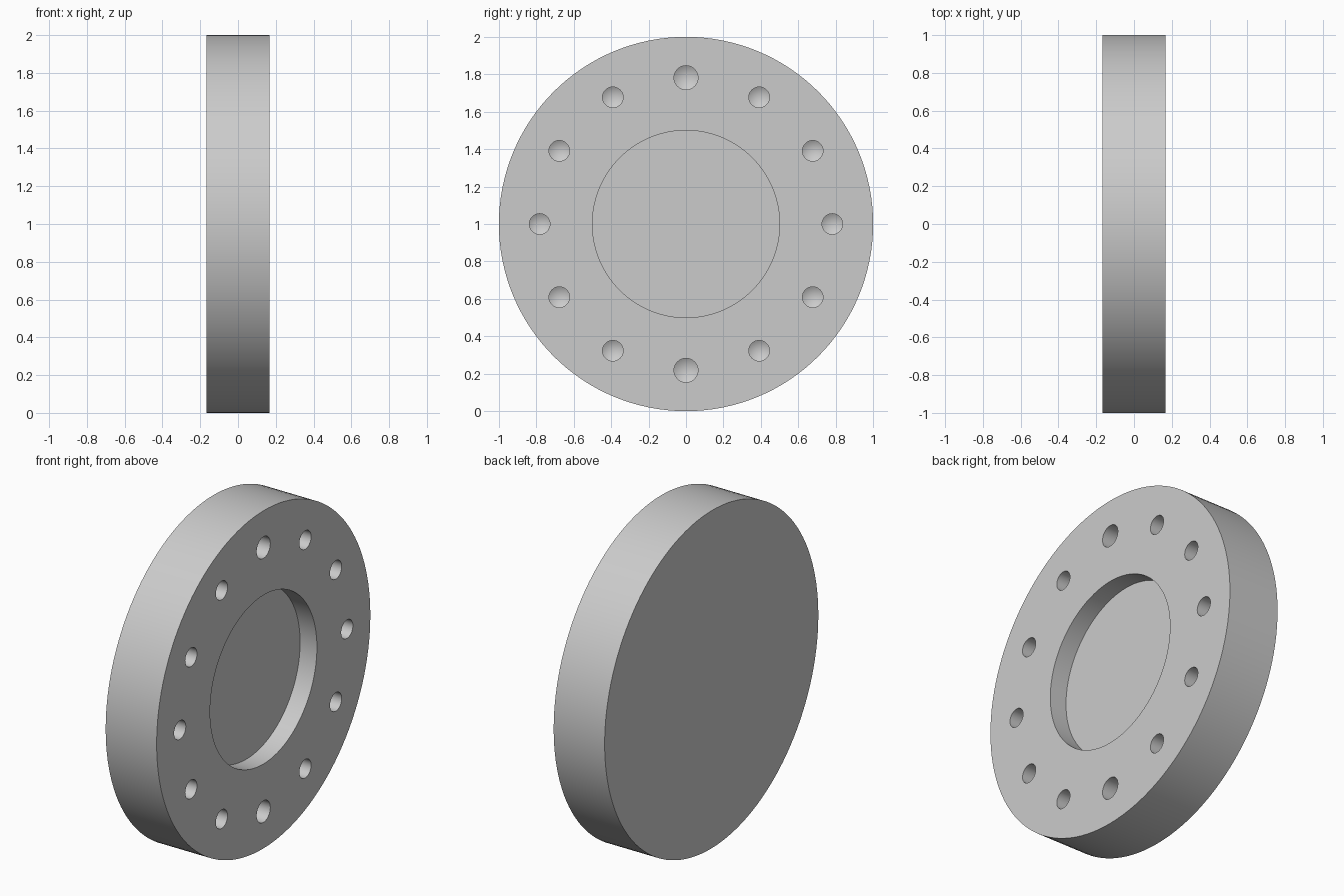
import bpy, bmesh, math
from mathutils import Matrix, Vector

if "Cube" in bpy.data.objects:
    bpy.data.objects.remove(bpy.data.objects["Cube"], do_unlink=True)

HALF = 0.167          # half of the plate thickness
CENTRE = Vector((0, 0, 1))
ALONG_X = Matrix.Rotation(math.pi / 2, 4, 'Y')

grey = bpy.data.materials.new("plain grey")
grey.use_nodes = True
colour = (0.6, 0.6, 0.6, 1)
grey.diffuse_color = colour
grey.node_tree.nodes["Principled BSDF"].inputs["Base Color"].default_value = colour


def add_bar(bm, x0, x1, r0, r1, sides, y=0, z=0):
    """Round bar lying along x, from x0 (radius r0) to x1 (radius r1)."""
    place = Matrix.Translation(CENTRE + Vector(((x0 + x1) / 2, y, z)))
    bmesh.ops.create_cone(bm, cap_ends=True, segments=sides, radius1=r0,
                          radius2=r1, depth=x1 - x0, matrix=place @ ALONG_X)


def add_drill(bm, radius, depth, y, z):
    """Drill shape with a conical tip pointing to -x."""
    shoulder = HALF - depth
    sides = 32
    rings = []
    for x in (HALF + 0.05, shoulder):
        rings.append([bm.verts.new(CENTRE + Vector((
            x, y + radius * math.cos(a), z + radius * math.sin(a))))
            for a in (math.tau * i / sides for i in range(sides))])
    tip = bm.verts.new(CENTRE + Vector((shoulder - radius * 0.6, y, z)))
    bm.faces.new(rings[0])
    for i in range(sides):
        j = (i + 1) % sides
        bm.faces.new((rings[0][i], rings[1][i], rings[1][j], rings[0][j]))
        bm.faces.new((rings[1][i], tip, rings[1][j]))


def make_object(name, bm):
    bmesh.ops.recalc_face_normals(bm, faces=bm.faces)
    mesh = bpy.data.meshes.new(name)
    bm.to_mesh(mesh)
    bm.free()
    mesh.materials.append(grey)
    obj = bpy.data.objects.new(name, mesh)
    bpy.context.collection.objects.link(obj)
    return obj


# Round plate
bm = bmesh.new()
add_bar(bm, -HALF, HALF, 1, 1, 128)
plate = make_object("round_plate", bm)

# Central recess and ring of twelve drilled holes, top and bottom ones larger
bm = bmesh.new()
add_bar(bm, HALF - 0.11, HALF + 0.05, 0.5, 0.5, 96)
for i in range(12):
    angle = math.tau * i / 12
    radius = 0.064 if i in (3, 9) else 0.055
    add_drill(bm, radius, 0.2, 0.782 * math.cos(angle), 0.782 * math.sin(angle))
cutter = make_object("hole_cutter", bm)
cutter.hide_render = True

# Cut the holes and discard the cutter
cut = plate.modifiers.new("holes", 'BOOLEAN')
cut.operation = 'DIFFERENCE'
cut.solver = 'EXACT'
cut.object = cutter
bpy.ops.object.select_all(action='DESELECT')
plate.select_set(True)
bpy.context.view_layer.objects.active = plate
bpy.ops.object.modifier_apply(modifier=cut.name)
bpy.data.objects.remove(cutter, do_unlink=True)
bpy.ops.object.shade_smooth_by_angle(angle=math.radians(30))
